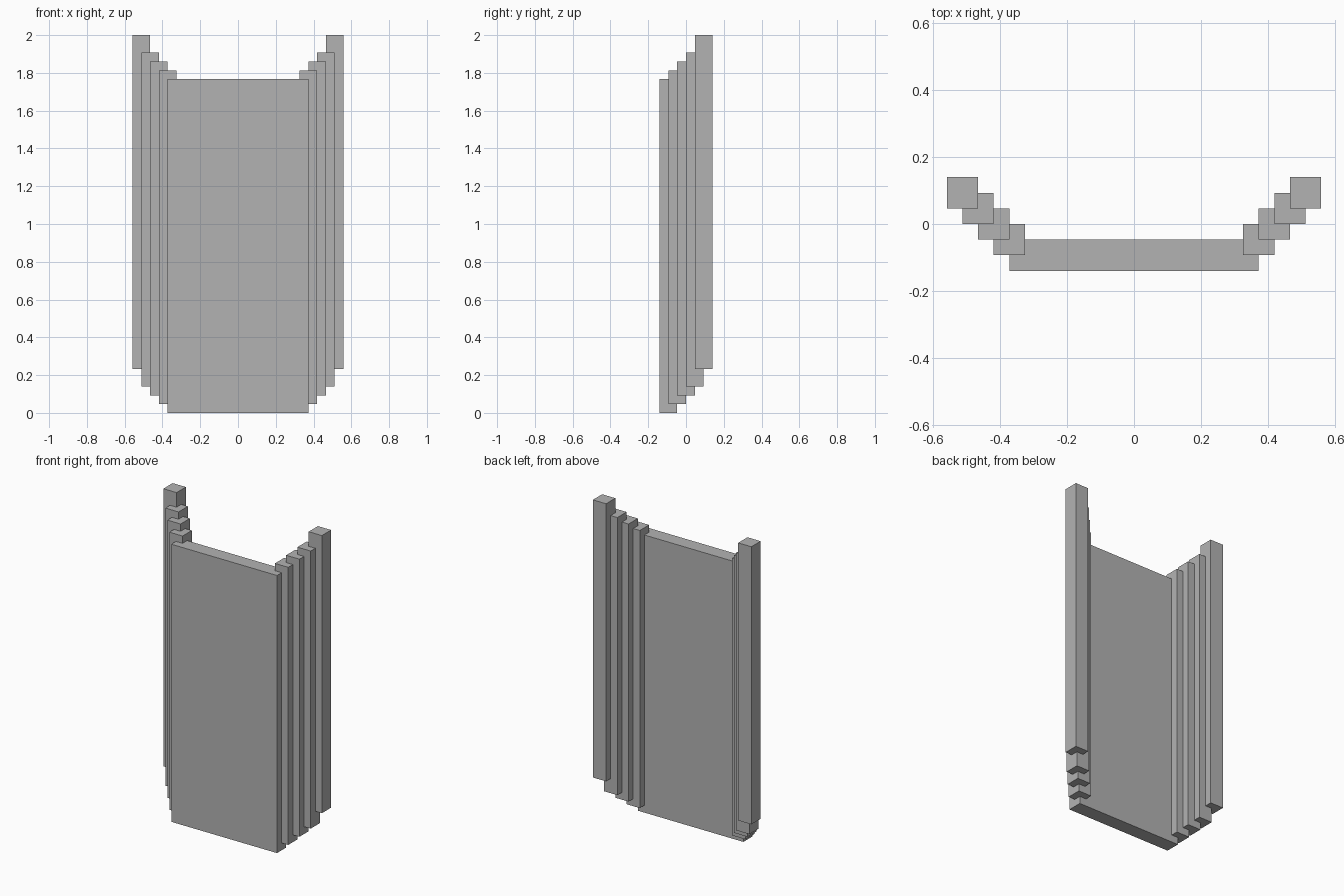
import bpy

if "Cube" in bpy.data.objects:
    bpy.data.objects.remove(bpy.data.objects["Cube"])

U = 2 / 43  # modelling grid step: total height is 43 steps

grey = bpy.data.materials.new("plain grey")
grey.diffuse_color = (0.45, 0.45, 0.45, 1)
grey.use_nodes = True
grey.node_tree.nodes["Principled BSDF"].inputs["Base Color"].default_value = grey.diffuse_color


def box(name, x, y, z):
    """Box from (min, max) ranges given in grid steps."""
    ranges = (x, y, z)
    bpy.ops.mesh.primitive_cube_add(
        size=1, location=[(a + b) / 2 * U for a, b in ranges])
    ob = bpy.context.object
    ob.name = name
    ob.scale = [(b - a) * U for a, b in ranges]
    bpy.ops.object.transform_apply(location=True, rotation=True, scale=True)
    ob.data.materials.append(grey)
    return ob


# Broad front panel
box("front_panel", (-8, 8), (-3, -1), (0, 38))

# Side slats stepping outward, backward and upward on both sides
slat_heights = [(1, 39), (2, 40), (3, 41), (5, 43)]
for i, z in enumerate(slat_heights):
    y = (i - 2, i)
    box(f"right_slat_{i + 1}", (7 + i, 9 + i), y, z)
    box(f"left_slat_{i + 1}", (-9 - i, -7 - i), y, z)
